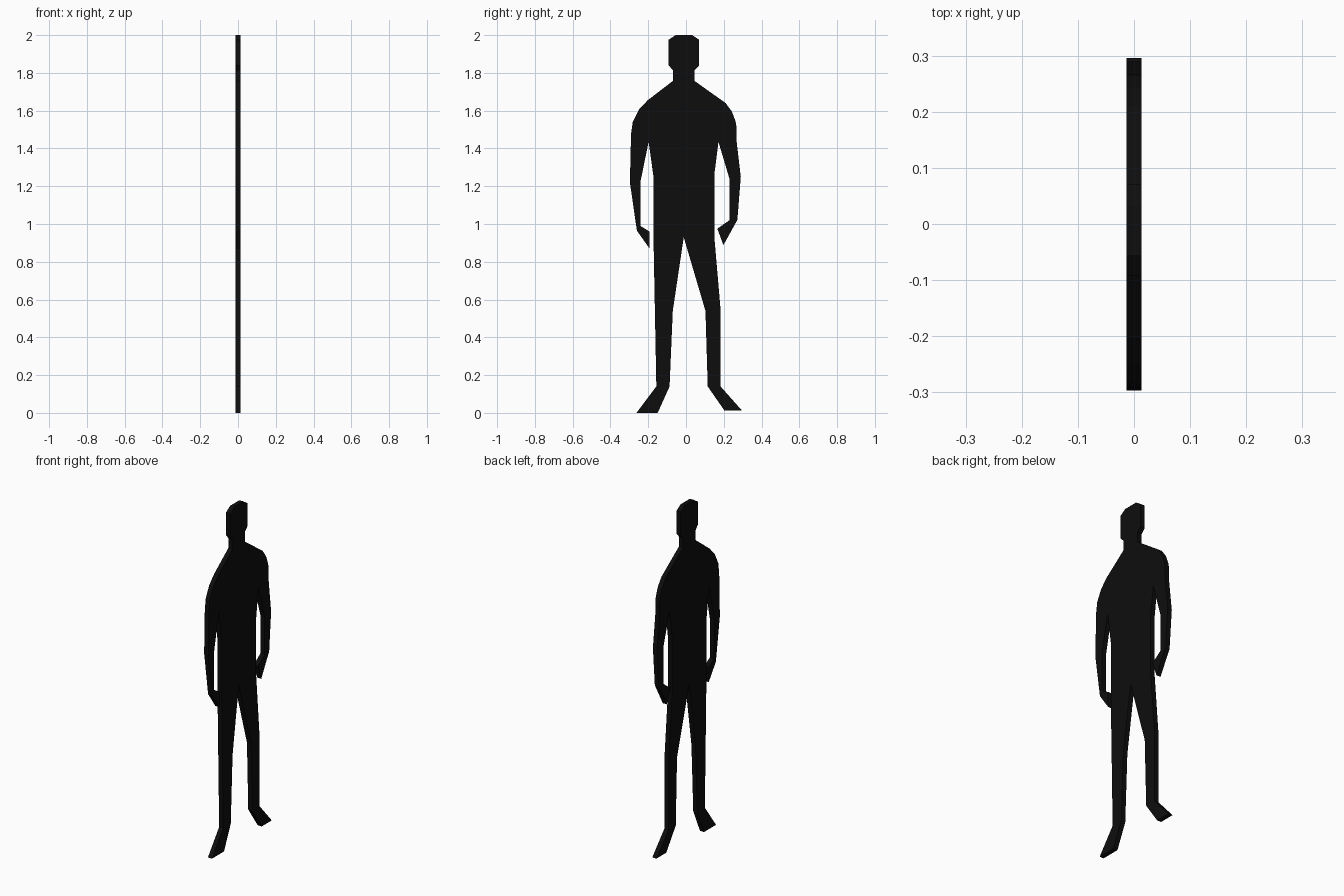
import bpy, bmesh

THICKNESS = 0.027

# Outline of the standing figure seen from +x, as (y, z), split by body part
head_top = [(-0.055, 2.0), (0.032, 2.0), (0.07, 1.975), (0.07, 1.84), (0.046, 1.815), (0.046, 1.757)]
arm_a = [(0.21, 1.64), (0.243, 1.595), (0.262, 1.545), (0.267, 1.515), (0.267, 1.445),
         (0.29, 1.25), (0.272, 1.022), (0.198, 0.888), (0.166, 0.975), (0.23, 1.02),
         (0.23, 1.24), (0.172, 1.435)]
leg_a = [(0.151, 1.27), (0.151, 0.92), (0.183, 0.547), (0.183, 0.14), (0.296, 0.013),
         (0.203, 0.013), (0.115, 0.14), (0.103, 0.54), (-0.012, 0.93)]
leg_b = [(-0.07, 0.54), (-0.087, 0.14), (-0.15, 0.0), (-0.262, 0.0), (-0.157, 0.14),
         (-0.172, 0.92), (-0.172, 1.25)]
arm_b = [(-0.198, 1.435), (-0.242, 1.22), (-0.242, 0.99), (-0.193, 0.96), (-0.193, 0.87),
         (-0.26, 0.965), (-0.297, 1.22), (-0.291, 1.475), (-0.282, 1.54), (-0.25, 1.605),
         (-0.203, 1.655)]
head_side = [(-0.07, 1.757), (-0.07, 1.815), (-0.092, 1.84), (-0.092, 1.975)]
outline = head_top + arm_a + leg_a + leg_b + arm_b + head_side

# Flat cut-out: fill the outline and extrude it to a thin board
bm = bmesh.new()
face = bm.faces.new([bm.verts.new((-THICKNESS / 2, y, z)) for y, z in outline])
result = bmesh.ops.extrude_face_region(bm, geom=[face], use_keep_orig=True)
moved = [v for v in result["geom"] if isinstance(v, bmesh.types.BMVert)]
bmesh.ops.translate(bm, verts=moved, vec=(THICKNESS, 0, 0))
bmesh.ops.recalc_face_normals(bm, faces=bm.faces)
bmesh.ops.triangulate(bm, faces=[f for f in bm.faces if len(f.verts) > 4])

mesh = bpy.data.meshes.new("standing_figure")
bm.to_mesh(mesh)
bm.free()

# Single near-black colour
black = bpy.data.materials.new("near_black")
black.diffuse_color = (0.004, 0.004, 0.004, 1)
mesh.materials.append(black)
figure = bpy.data.objects.new("standing_figure", mesh)
bpy.context.collection.objects.link(figure)
